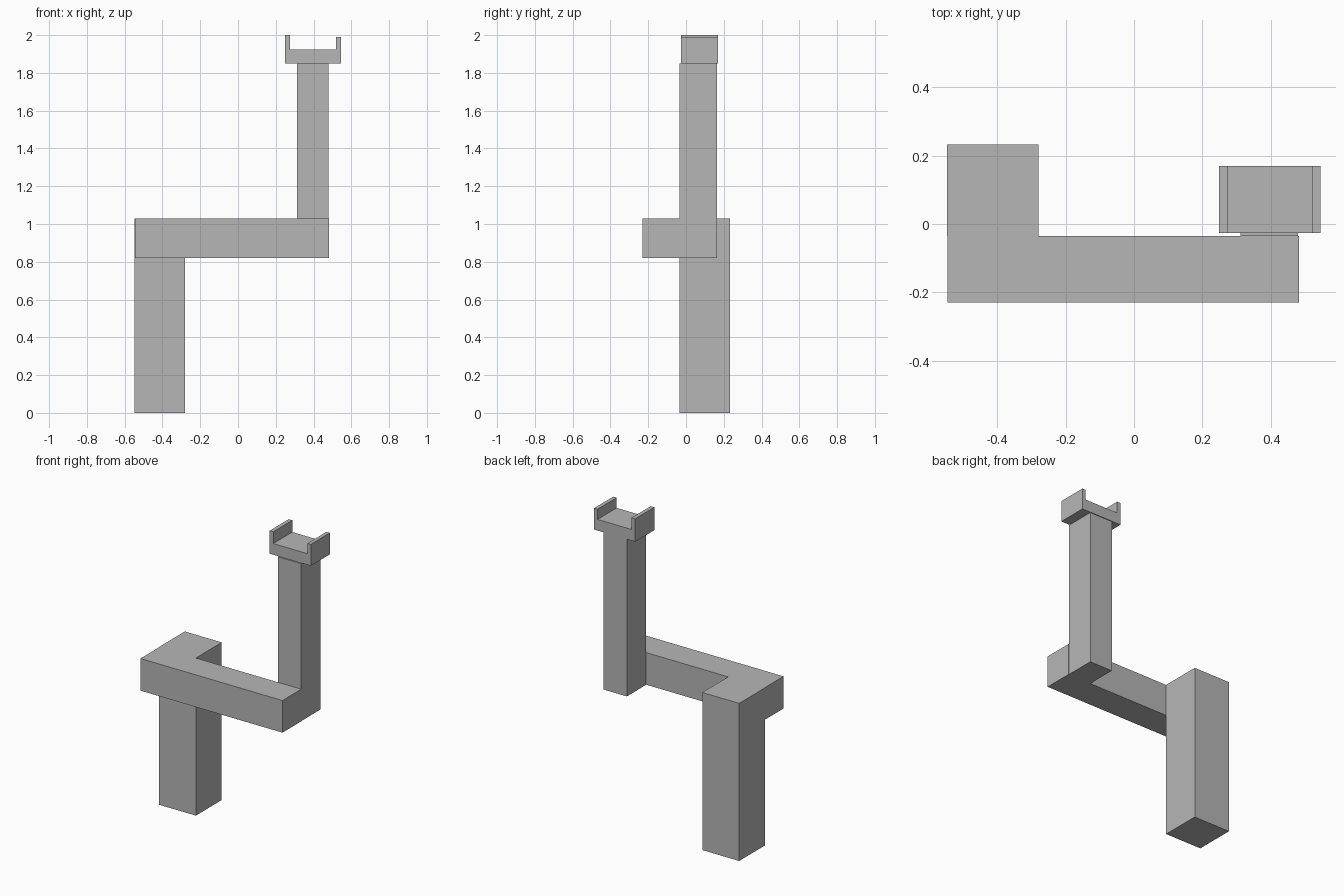
import bpy

if "Cube" in bpy.data.objects:
    bpy.data.objects.remove(bpy.data.objects["Cube"])

grey = bpy.data.materials.new("plain grey")
grey.diffuse_color = (0.47, 0.47, 0.47, 1)
grey.use_nodes = True
grey.node_tree.nodes["Principled BSDF"].inputs["Base Color"].default_value = grey.diffuse_color


def box(name, x, y, z):
    """Axis-aligned block spanning the given (min, max) ranges."""
    spans = (x, y, z)
    bpy.ops.mesh.primitive_cube_add(size=1, location=[(a + b) / 2 for a, b in spans])
    ob = bpy.context.object
    ob.name = name
    ob.scale = [b - a for a, b in spans]
    bpy.ops.object.transform_apply(location=False, rotation=False, scale=True)
    ob.data.materials.append(grey)
    return ob


# Lower post, cross beam and upper post
box("lower_post", (-0.547, -0.28), (-0.035, 0.232), (0, 1.03))
box("cross_beam", (-0.545, 0.482), (-0.229, -0.035), (0.82, 1.03))
box("upper_post", (0.312, 0.48), (-0.035, 0.165), (0.82, 1.85))

# U-shaped cradle on top
cradle_y = (-0.027, 0.17)
box("cradle_base", (0.248, 0.545), cradle_y, (1.85, 1.923))
box("cradle_left_lip", (0.248, 0.274), cradle_y, (1.923, 2.0))
box("cradle_right_lip", (0.52, 0.545), cradle_y, (1.923, 1.99))
